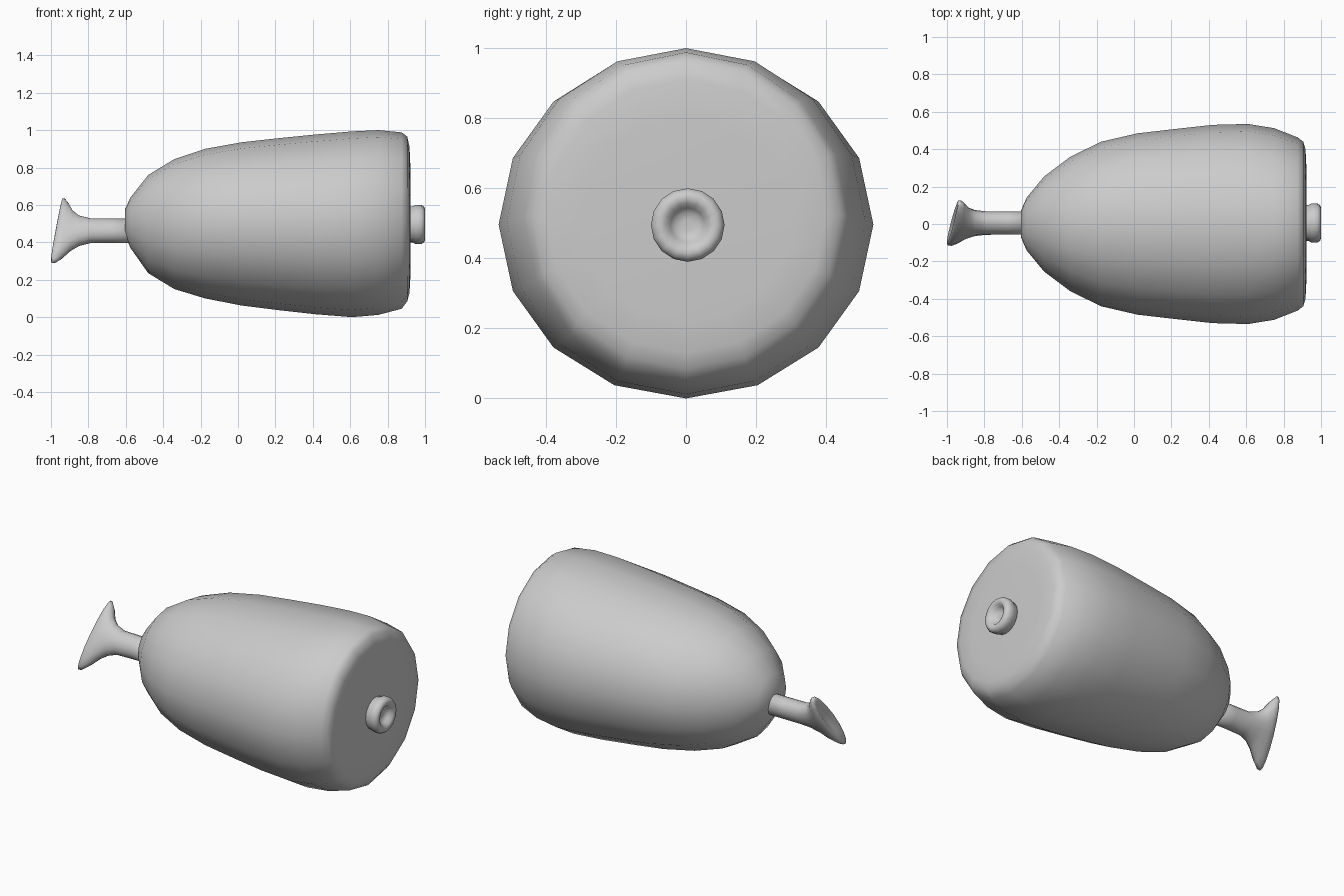
import bpy, bmesh
from math import sin, cos, tau, hypot

SIDES = 16


def loft(name, rings, center, axis=(0.0, 1.0)):
    """Skin rings strung along x. Each ring: x, long radius, short radius,
    centre shift along the long axis, x shear along the long axis."""
    n = hypot(*axis)
    uy, uz = axis[0] / n, axis[1] / n
    bm = bmesh.new()
    loops = []
    for x, a, b, shift, shear in rings:
        loop = []
        for i in range(SIDES):
            t = tau * i / SIDES
            c, s = a * cos(t) + shift, b * sin(t)
            loop.append(bm.verts.new((x + shear * cos(t),
                                      center[0] + uy * c + uz * s,
                                      center[1] + uz * c - uy * s)))
        loops.append(loop)
    for p, q in zip(loops, loops[1:]):
        for i in range(SIDES):
            j = (i + 1) % SIDES
            bm.faces.new((p[i], p[j], q[j], q[i]))
    bm.faces.new(loops[0])
    bm.faces.new(loops[-1])
    bmesh.ops.recalc_face_normals(bm, faces=bm.faces)
    mesh = bpy.data.meshes.new(name)
    bm.to_mesh(mesh)
    bm.free()
    mesh.polygons.foreach_set("use_smooth", [True] * len(mesh.polygons))
    obj = bpy.data.objects.new(name, mesh)
    bpy.context.collection.objects.link(obj)
    return obj


# Meat: x, half width, top z, bottom z
meat = [(-0.605, 0.07, 0.575, 0.44), (-0.575, 0.14, 0.64, 0.37),
        (-0.48, 0.255, 0.76, 0.235), (-0.34, 0.36, 0.845, 0.15),
        (-0.175, 0.44, 0.90, 0.10), (0.02, 0.485, 0.935, 0.062),
        (0.22, 0.508, 0.957, 0.037), (0.42, 0.53, 0.977, 0.015),
        (0.61, 0.535, 0.993, 0.0), (0.75, 0.512, 1.0, 0.012),
        (0.875, 0.463, 0.988, 0.045), (0.905, 0.44, 0.965, 0.085),
        (0.917, 0.40, 0.91, 0.13), (0.922, 0.30, 0.80, 0.22)]
loft("meat", [(x, (t - b) / 2, w, (t + b) / 2 - 0.5, 0) for x, w, t, b in meat],
     (0.0, 0.5))

# Bone end with marrow dimple, on the cut face
stub = [(0.89, 0.095), (0.935, 0.097), (0.95, 0.105), (0.98, 0.105),
        (0.995, 0.095), (1.0, 0.08), (0.994, 0.062), (0.975, 0.049),
        (0.962, 0.035), (0.96, 0.015)]
loft("bone_stub", [(x, r, r, 0, 0) for x, r in stub], (0.005, 0.495))

# Shank bone flaring into two slanted knuckles
shank = [(-0.52, 0.07, 0.06, 0, 0), (-0.68, 0.068, 0.06, 0, 0),
         (-0.79, 0.07, 0.06, 0, 0), (-0.85, 0.09, 0.058, 0, 0),
         (-0.89, 0.125, 0.058, 0, 0.006), (-0.925, 0.178, 0.058, 0, 0.018),
         (-0.95, 0.205, 0.055, 0, 0.025), (-0.968, 0.208, 0.046, 0, 0.03),
         (-0.972, 0.18, 0.036, 0, 0.028), (-0.962, 0.10, 0.024, 0, 0.018),
         (-0.953, 0.04, 0.01, 0, 0.008)]
loft("shank_bone", shank, (0.005, 0.462), axis=(0.55, 0.835))
